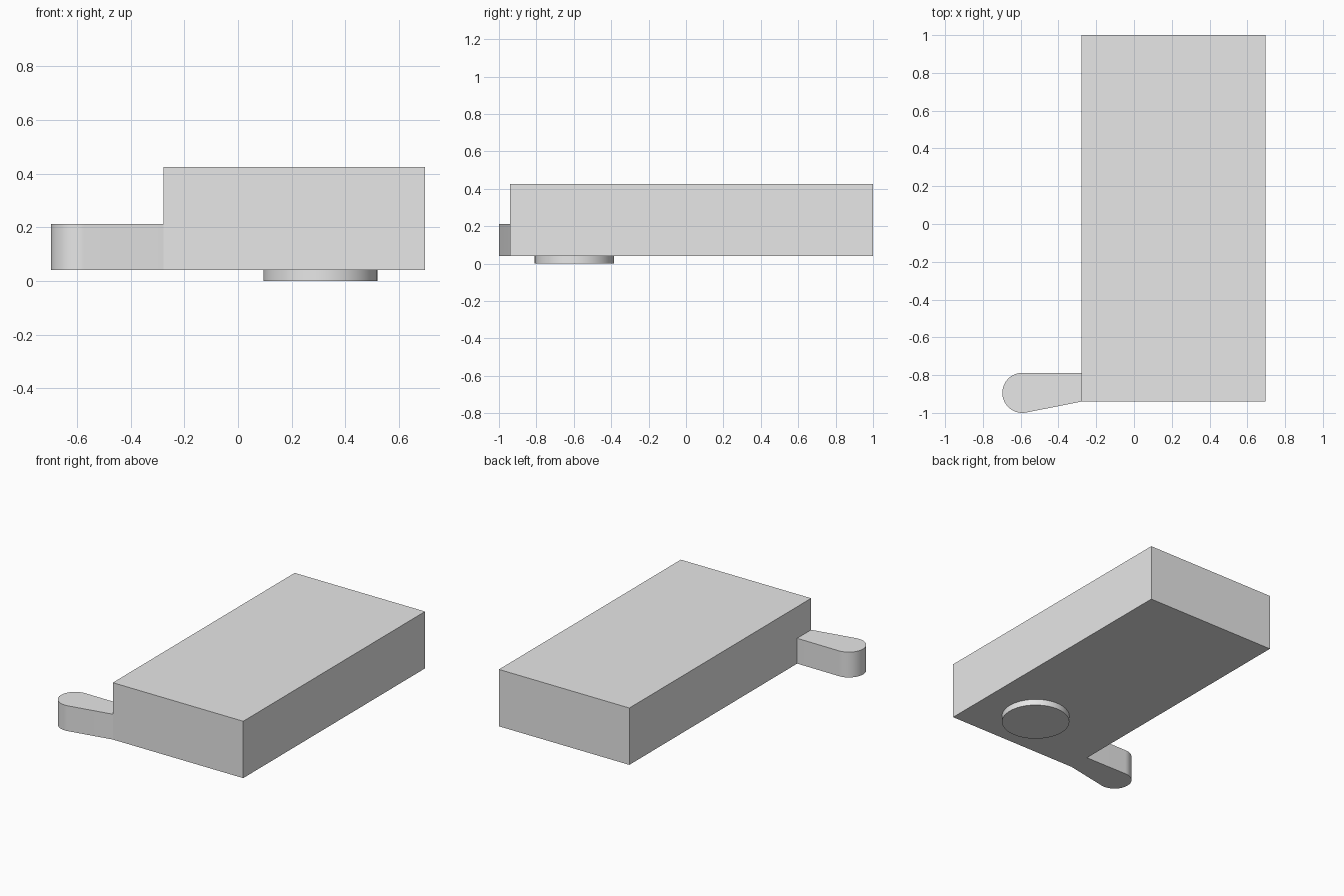
import bpy, bmesh
from math import cos, sin, radians

cube = bpy.data.objects.get("Cube")
if cube:
    bpy.data.objects.remove(cube)

# Single light grey material
grey = bpy.data.materials.new("light grey")
grey.use_nodes = True
colour = (0.8, 0.8, 0.8, 1)
grey.diffuse_color = colour
grey.node_tree.nodes["Principled BSDF"].inputs["Base Color"].default_value = colour


def extrude_outline(name, outline, bottom, top):
    """Solid prism from a counter-clockwise plan outline."""
    bm = bmesh.new()
    base = bm.faces.new([bm.verts.new((x, y, bottom)) for x, y in outline])
    result = bmesh.ops.extrude_face_region(bm, geom=[base], use_keep_orig=True)
    raised = [v for v in result["geom"] if isinstance(v, bmesh.types.BMVert)]
    bmesh.ops.translate(bm, verts=raised, vec=(0, 0, top - bottom))
    bmesh.ops.recalc_face_normals(bm, faces=bm.faces)
    mesh = bpy.data.meshes.new(name)
    bm.to_mesh(mesh)
    bm.free()
    mesh.materials.append(grey)
    obj = bpy.data.objects.new(name, mesh)
    bpy.context.collection.objects.link(obj)
    bpy.ops.object.select_all(action='DESELECT')
    obj.select_set(True)
    bpy.context.view_layer.objects.active = obj
    bpy.ops.object.shade_smooth_by_angle(angle=radians(30))
    return obj


def arc(cx, cy, radius, start, end, steps):
    angles = [radians(start + (end - start) * i / steps) for i in range(steps + 1)]
    return [(cx + radius * cos(a), cy + radius * sin(a)) for a in angles]


left, right, front, back = -0.277, 0.697, -0.94, 1.0
underside = 0.041

# Main rectangular block
extrude_outline("main_block",
                [(left, front), (right, front), (right, back), (left, back)],
                underside, 0.425)

# Tapered side arm with a rounded tip, flush with the underside
tip = arc(-0.591, -0.894, 0.106, 89, 281, 32)
extrude_outline("side_arm", tip + [(left, front), (left, -0.79)], underside, 0.212)

# Round foot below the block
extrude_outline("round_foot", arc(0.307, -0.597, 0.212, 0, 360, 64)[:-1], 0, underside)
